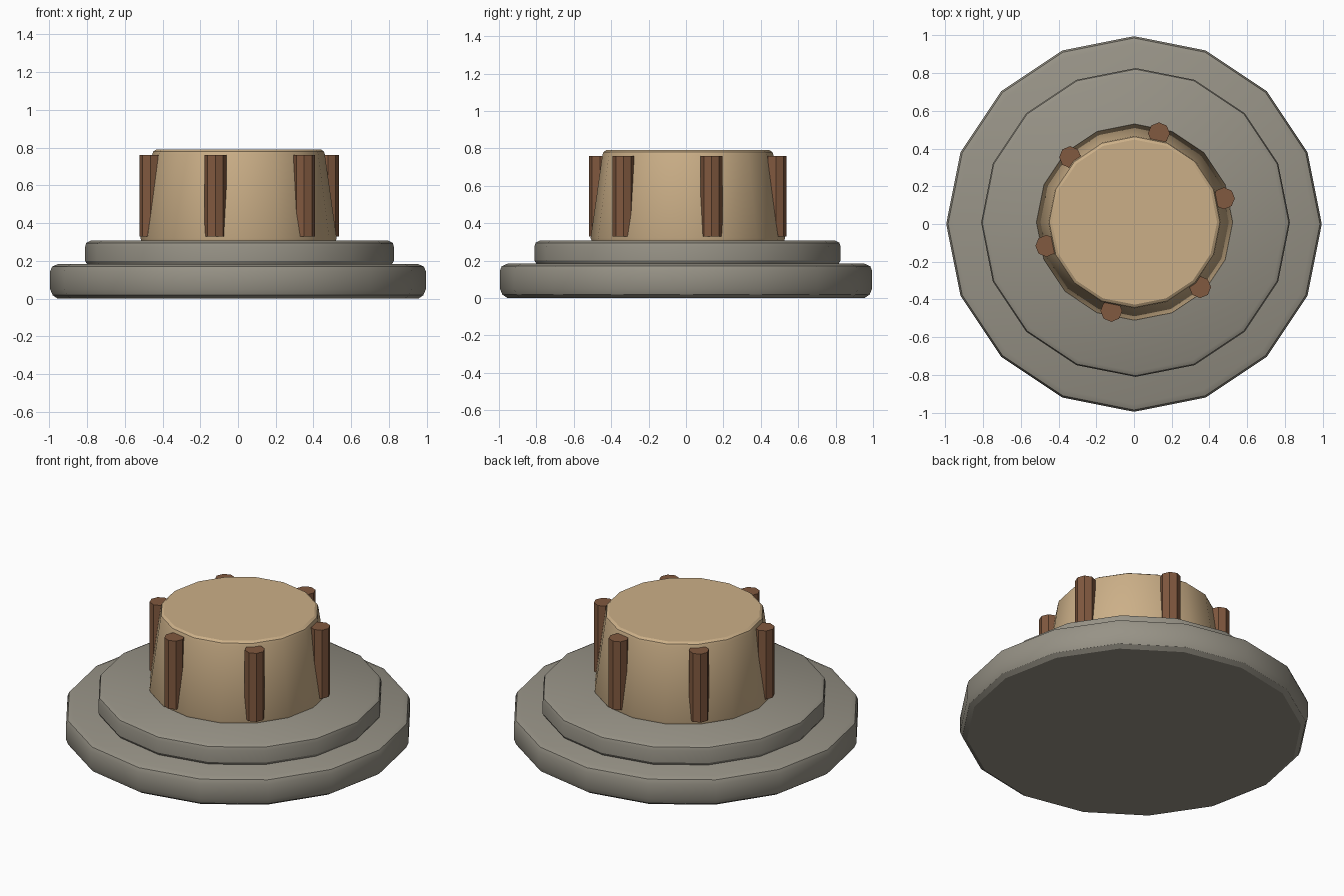
import bpy, bmesh, math

if "Cube" in bpy.data.objects:
    bpy.data.objects.remove(bpy.data.objects["Cube"])


def material(name, rgb):
    m = bpy.data.materials.new(name)
    m.diffuse_color = (*rgb, 1)
    m.use_nodes = True
    m.node_tree.nodes["Principled BSDF"].inputs["Base Color"].default_value = m.diffuse_color
    return m


STONE = material("grey_stone", (0.31, 0.29, 0.24))
TAN = material("tan_plaster", (0.60, 0.43, 0.245))
WOOD = material("brown_wood", (0.22, 0.10, 0.05))


def turned(name, profile, sides, mat, center=(0, 0), smooth=30):
    """Closed solid of revolution from (radius, height) points, bottom to top."""
    bm = bmesh.new()
    rings = [[bm.verts.new((r * math.cos(2 * math.pi * i / sides),
                            r * math.sin(2 * math.pi * i / sides), z))
              for i in range(sides)] for r, z in profile]
    for low, high in zip(rings, rings[1:]):
        for i in range(sides):
            j = (i + 1) % sides
            bm.faces.new((low[i], low[j], high[j], high[i]))
    bm.faces.new(rings[0][::-1])
    bm.faces.new(rings[-1])
    mesh = bpy.data.meshes.new(name)
    bm.to_mesh(mesh)
    bm.free()
    mesh.materials.append(mat)
    obj = bpy.data.objects.new(name, mesh)
    obj.location = (*center, 0)
    bpy.context.collection.objects.link(obj)
    if smooth:
        bpy.context.view_layer.objects.active = obj
        obj.select_set(True)
        bpy.ops.object.shade_smooth_by_angle(angle=math.radians(smooth))
        obj.select_set(False)
    return obj


# Stepped stone base with rounded rims
turned("lower_step", [(0.955, 0.0), (0.982, 0.018), (0.995, 0.05),
                      (0.995, 0.145), (0.985, 0.17), (0.955, 0.183)], 16, STONE)
turned("upper_step", [(0.80, 0.17), (0.818, 0.20), (0.818, 0.275),
                      (0.812, 0.295), (0.79, 0.307)], 16, STONE, (0.008, 0.008))

# Tapered drum
turned("drum", [(0.51, 0.295), (0.52, 0.32), (0.457, 0.765),
                (0.452, 0.78), (0.437, 0.79)], 16, TAN, (0.003, 0.01))

# Ring of six octagonal posts set into the drum
for k in range(6):
    a = math.radians(15 + 60 * k)
    turned("post", [(0.058, 0.33), (0.058, 0.76)], 8, WOOD,
           (0.006 + 0.487 * math.cos(a), 0.01 + 0.487 * math.sin(a)), smooth=0)
